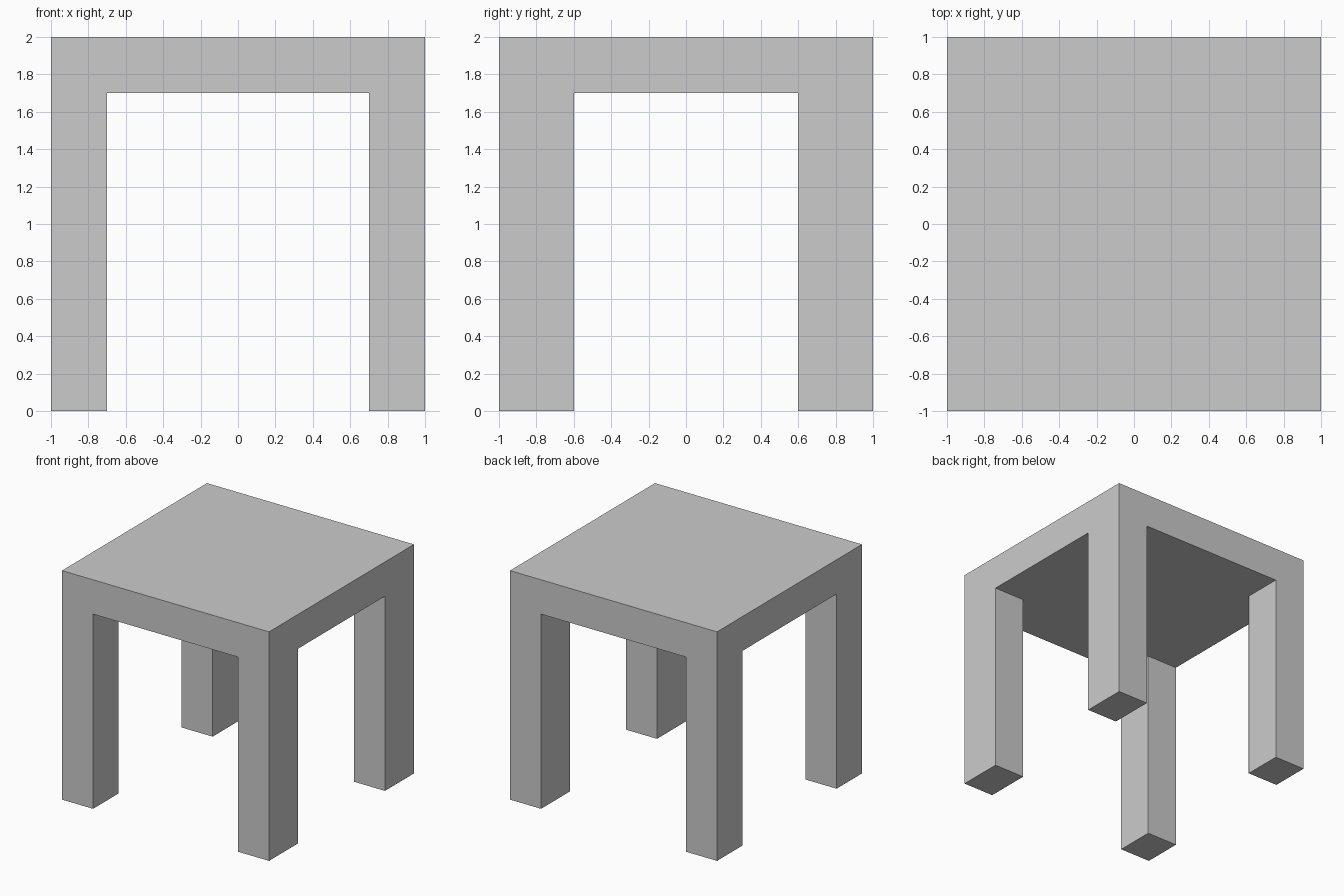
import bpy, bmesh
from math import radians
from mathutils import Matrix, Vector

if "Cube" in bpy.data.objects:
    bpy.data.objects.remove(bpy.data.objects["Cube"])

HEIGHT, TOP = 2.0, 0.3        # overall height, tabletop thickness
LEG_X = 0.7                   # inner face of every leg in x
RIGHT_Y, LEFT_Y = 0.6, 0.65   # inner faces in y: right legs are slightly deeper

bm = bmesh.new()

# Tabletop slab
bmesh.ops.create_cube(bm, size=1, matrix=Matrix.Translation((0, 0, HEIGHT - TOP / 2))
                      @ Matrix.Diagonal((2, 2, TOP, 1)))

# Score the slab along the leg outlines
cuts = [("X", LEG_X), ("Y", RIGHT_Y), ("Y", LEFT_Y)]
for axis, d in cuts:
    normal = Vector((axis == "X", axis == "Y", 0))
    for sign in (-1, 1):
        bmesh.ops.bisect_plane(bm, geom=bm.verts[:] + bm.edges[:] + bm.faces[:],
                               plane_co=normal * d * sign, plane_no=normal)
bm.normal_update()


def is_leg(face):
    c = face.calc_center_median()
    inner_y = RIGHT_Y if c.x > 0 else LEFT_Y
    return face.normal.z < -0.9 and abs(c.x) > LEG_X and abs(c.y) > inner_y


# Legs pulled down from the underside corners
legs = [f for f in bm.faces if is_leg(f)]
result = bmesh.ops.extrude_face_region(bm, geom=legs)
verts = [g for g in result["geom"] if isinstance(g, bmesh.types.BMVert)]
bmesh.ops.translate(bm, verts=verts, vec=(0, 0, TOP - HEIGHT))

# Merge coplanar faces into clean flat panels
bmesh.ops.dissolve_limit(bm, angle_limit=radians(1), verts=bm.verts[:], edges=bm.edges[:])
bmesh.ops.recalc_face_normals(bm, faces=bm.faces[:])

mesh = bpy.data.meshes.new("table")
bm.to_mesh(mesh)
bm.free()
bpy.context.collection.objects.link(bpy.data.objects.new("table", mesh))
